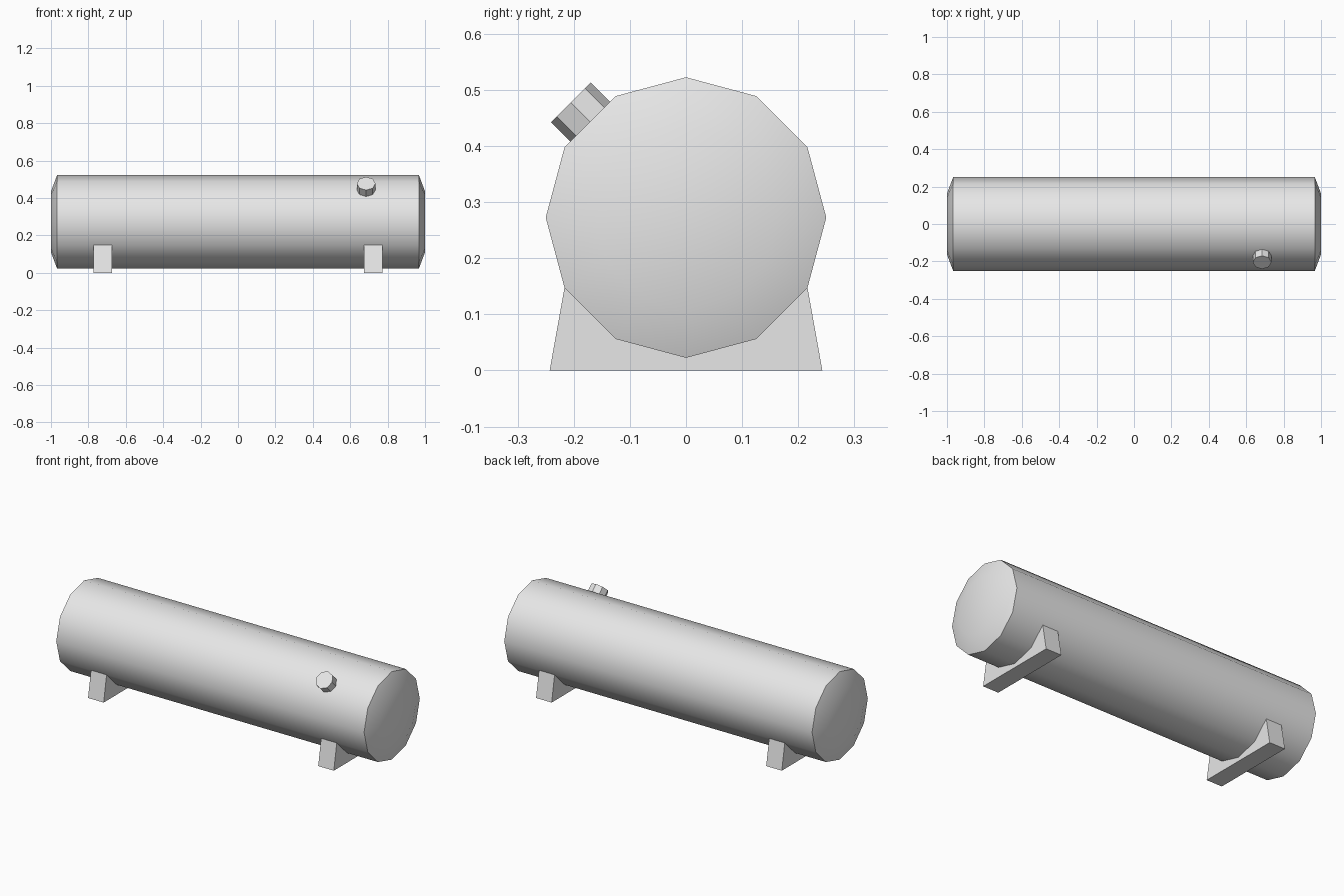
import bpy, bmesh
from math import sin, cos, pi, radians
from mathutils import Matrix, Vector

cube = bpy.data.objects.get("Cube")
if cube:
    bpy.data.objects.remove(cube, do_unlink=True)

RADIUS, CENTRE_Z, SIDES = 0.25, 0.2725, 12

grey = bpy.data.materials.new("light_grey")
grey.use_nodes = True
grey.diffuse_color = (0.8, 0.8, 0.8, 1)
grey.node_tree.nodes["Principled BSDF"].inputs["Base Color"].default_value = (0.8, 0.8, 0.8, 1)


def ring_point(i, r):
    """Point (y, z) on the tank's cross-section; index 0 is the top."""
    a = 2 * pi * i / SIDES
    return r * sin(a), CENTRE_Z + r * cos(a)


def loft(name, sections, smooth=False):
    """Skin closed sections of equal length and cap both ends."""
    bm = bmesh.new()
    rings = [[bm.verts.new(p) for p in s] for s in sections]
    n = len(rings[0])
    for a, b in zip(rings, rings[1:]):
        for i in range(n):
            j = (i + 1) % n
            bm.faces.new((a[i], a[j], b[j], b[i]))
    bm.faces.new(rings[0])
    bm.faces.new(rings[-1])
    bmesh.ops.recalc_face_normals(bm, faces=bm.faces[:])
    mesh = bpy.data.meshes.new(name)
    bm.to_mesh(mesh)
    bm.free()
    mesh.materials.append(grey)
    ob = bpy.data.objects.new(name, mesh)
    bpy.context.collection.objects.link(ob)
    if smooth:
        bpy.ops.object.select_all(action='DESELECT')
        ob.select_set(True)
        bpy.context.view_layer.objects.active = ob
        bpy.ops.object.shade_smooth_by_angle(angle=radians(40))
    return ob


# Tank: smooth barrel with shallow bevelled ends
profile = [(-1, 0.163), (-0.967, RADIUS), (0.967, RADIUS), (1, 0.163)]
loft("tank", [[(x, *ring_point(i, r)) for i in range(SIDES)] for x, r in profile], smooth=True)

# Saddles: tapered feet whose tops cradle the tank
cradle = [ring_point(i, RADIUS if i in (4, 8) else RADIUS * 0.99) for i in range(4, 9)]
outline = [(-0.243, 0), (0.243, 0)] + cradle
for name, x in (("left_saddle", 0.723), ("right_saddle", -0.723)):
    loft(name, [[(x + dx, y, z) for y, z in outline] for dx in (-0.049, 0.049)])

# Filler cap: octagonal plug standing out of the upper front face
axis = Vector((0, -1, 1)).normalized()
place = Matrix.Translation((0.685, 0, CENTRE_Z)) @ axis.to_track_quat('Z', 'X').to_matrix().to_4x4()
loft("filler_cap", [[place @ Vector((0.05 * cos(k * pi / 4), 0.05 * sin(k * pi / 4), h))
                     for k in range(8)] for h in (0.235, 0.29)])
